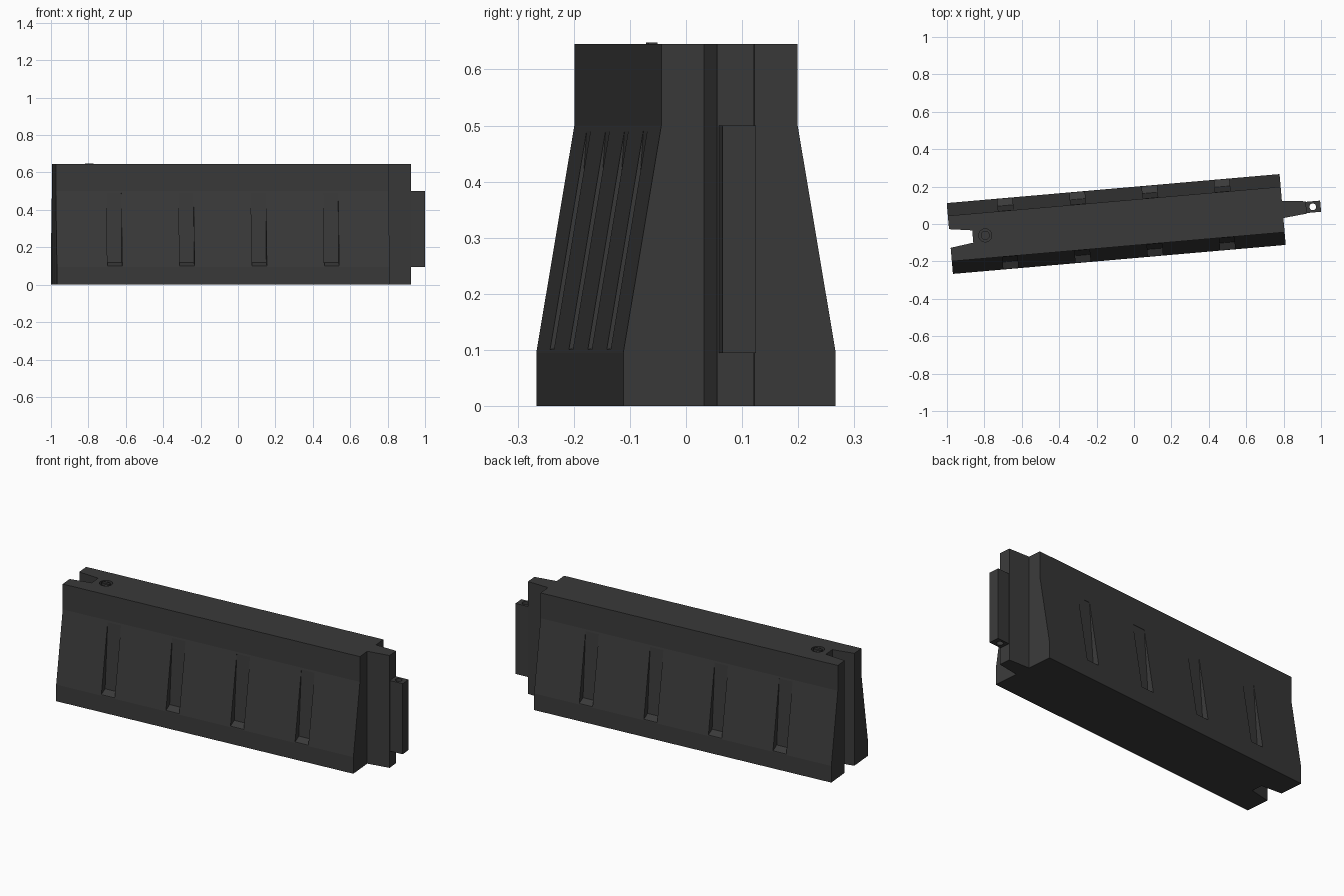
import bpy, bmesh, math
from mathutils import Matrix, Vector

cube = bpy.data.objects.get("Cube")
if cube:
    bpy.data.objects.remove(cube, do_unlink=True)

mat = bpy.data.materials.new("dark grey plastic")
mat.use_nodes = True
GREY = (0.042, 0.042, 0.042, 1)
mat.diffuse_color = GREY
mat.node_tree.nodes["Principled BSDF"].inputs["Base Color"].default_value = GREY

LENGTH, TOP = 0.893, 0.645       # half length, height
# The barrier stands slightly turned on the ground
PLACE = Matrix.Translation((-0.095, 0, 0)) @ Matrix.Rotation(math.radians(4.98), 4, 'Z')


def make(name, bm):
    bmesh.ops.recalc_face_normals(bm, faces=bm.faces)
    mesh = bpy.data.meshes.new(name)
    bm.to_mesh(mesh)
    bm.free()
    mesh.materials.append(mat)
    obj = bpy.data.objects.new(name, mesh)
    bpy.context.collection.objects.link(obj)
    return obj


def prism(name, points, offset):
    """Extrude a closed outline of 3D points along an offset."""
    bm = bmesh.new()
    face = bm.faces.new([bm.verts.new(p) for p in points])
    ext = bmesh.ops.extrude_face_region(bm, geom=[face])
    moved = [g for g in ext["geom"] if isinstance(g, bmesh.types.BMVert)]
    bmesh.ops.translate(bm, verts=moved, vec=Vector(offset))
    return make(name, bm)


def along_x(name, outline, x0, x1):
    return prism(name, [(x0, y, z) for y, z in outline], (x1 - x0, 0, 0))


def upright(name, outline, z0, z1):
    return prism(name, [(x, y, z0) for x, y in outline], (0, 0, z1 - z0))


def circle(x, radius, sides=24):
    return [(x + radius * math.cos(math.tau * i / sides),
             radius * math.sin(math.tau * i / sides)) for i in range(sides)]


def cut(target, cutter):
    cutter.hide_render = True
    mod = target.modifiers.new("cut", 'BOOLEAN')
    mod.operation, mod.solver, mod.object = 'DIFFERENCE', 'EXACT', cutter
    bpy.context.view_layer.objects.active = target
    bpy.ops.object.modifier_apply(modifier=mod.name)
    bpy.data.objects.remove(cutter, do_unlink=True)


# Main body: wide foot, sloping flanks, straight top
half = [(0.19, 0), (0.19, 0.095), (0.122, 0.5), (0.122, TOP)]
body = along_x("barrier_body", half + [(-y, z) for y, z in reversed(half)], -LENGTH, LENGTH)

# Tapered slot in the right end
slot = [(-0.95, 0.058), (-0.77, 0.033), (-0.77, -0.033), (-0.95, -0.058)]
cut(body, upright("slot_cutter", slot, -0.1, 0.8))

# Wedge pockets along both flanks
wedge = [(0.15, 0.118), (0.1235, 0.49), (0.25, 0.49), (0.25, 0.073)]
for side in (1, -1):
    for i in range(4):
        x = (i - 1.5) * 0.388
        outline = [(side * y, z) for y, z in wedge]
        cut(body, along_x("pocket_cutter", outline, x - 0.04, x + 0.04))

# Filler opening in the top
CAP_X = -0.703
cut(body, upright("filler_cutter", circle(CAP_X, 0.035), TOP - 0.02, TOP + 0.1))
cap = upright("filler_cap", circle(CAP_X, 0.024), TOP - 0.021, TOP - 0.004)
grip = upright("cap_grip", [(CAP_X + sx * 0.022, sy * 0.008)
                            for sx, sy in ((-1, -1), (1, -1), (1, 1), (-1, 1))],
               TOP - 0.01, TOP + 0.003)

# Tapered tongue on the left end, with the drilled connecting lug
tongue = upright("end_tongue", [(LENGTH - 0.002, 0.046), (1.02, 0.033),
                                (1.02, -0.033), (LENGTH - 0.002, -0.046)], 0, TOP)
lug = upright("connecting_lug", [(1.018, 0.03), (1.097, 0.03),
                                 (1.097, -0.03), (1.018, -0.03)], 0.095, 0.5)
cut(lug, upright("pin_hole_cutter", circle(1.055, 0.018), 0, 0.7))

for obj in (body, cap, grip, tongue, lug):
    obj.data.transform(PLACE)
